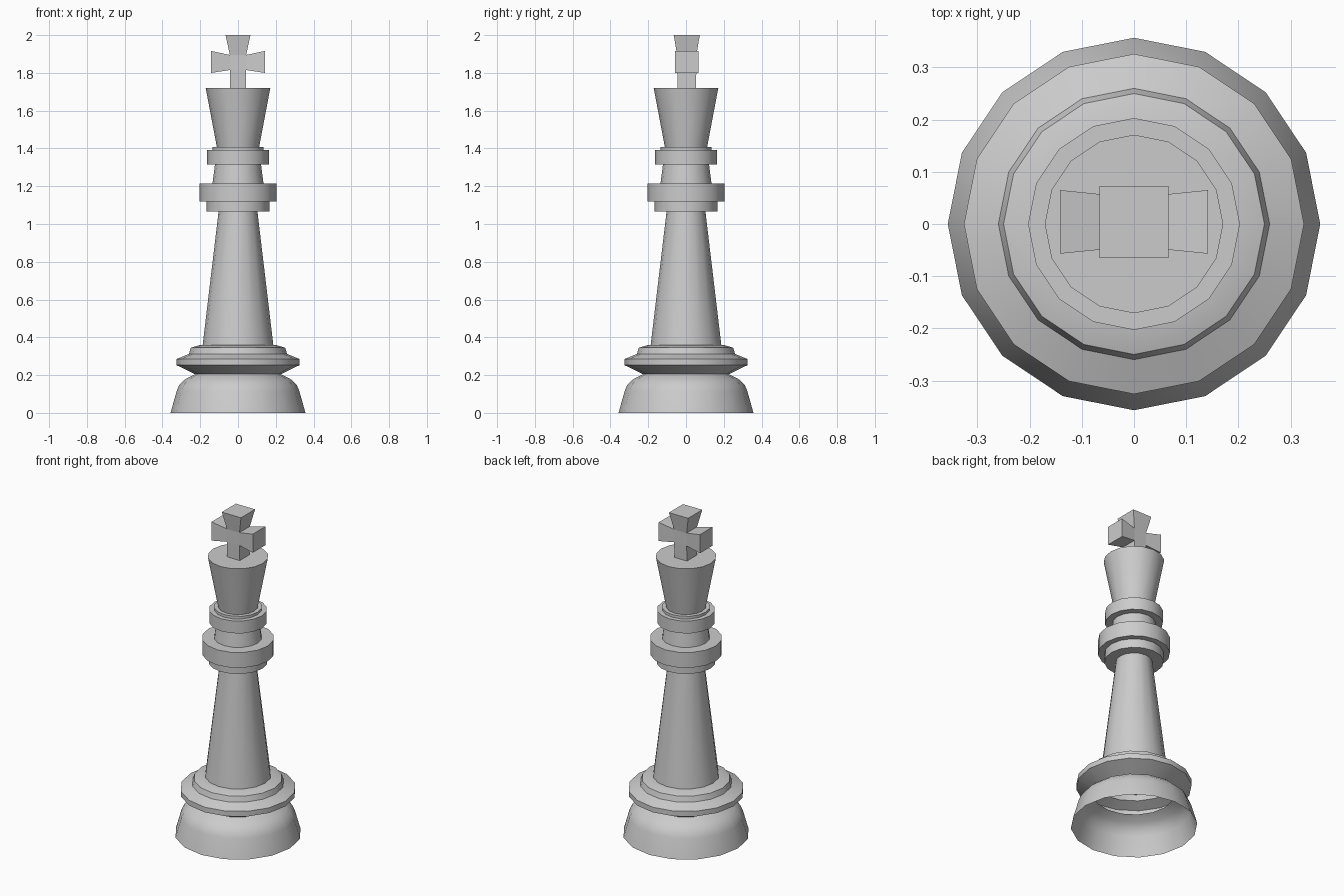
import bpy, bmesh, math

if "Cube" in bpy.data.objects:
    bpy.data.objects.remove(bpy.data.objects["Cube"])

SIDES = 16


def finish(name, bm, smooth):
    bmesh.ops.recalc_face_normals(bm, faces=bm.faces)
    mesh = bpy.data.meshes.new(name)
    bm.to_mesh(mesh)
    bm.free()
    ob = bpy.data.objects.new(name, mesh)
    bpy.context.collection.objects.link(ob)
    if smooth:
        bpy.ops.object.select_all(action='DESELECT')
        bpy.context.view_layer.objects.active = ob
        ob.select_set(True)
        bpy.ops.object.shade_smooth_by_angle(angle=math.radians(30))
    return ob


def lathe(name, profile, cap_top=False):
    """Revolve (radius, height) points into an open shell."""
    bm = bmesh.new()
    rings = []
    for r, z in profile:
        angles = [2 * math.pi * i / SIDES for i in range(SIDES)]
        rings.append([bm.verts.new((r * math.cos(a), r * math.sin(a), z)) for a in angles])
    for low, high in zip(rings, rings[1:]):
        for i in range(SIDES):
            j = (i + 1) % SIDES
            bm.faces.new((low[i], low[j], high[j], high[i]))
    if cap_top:
        bm.faces.new(rings[-1])
    return finish(name, bm, True)


# Turned body: one hollow shell, split into its turned parts
lathe("base", [(.357, 0), (.325, .115), (.31, .15), (.277, .18), (.228, .205)])
lathe("base_flange", [(.228, .205), (.326, .253), (.326, .285), (.26, .312),
                      (.25, .345), (.20, .36), (.187, .36)])
lathe("body", [(.187, .36), (.103, 1.065)])
lathe("collar", [(.103, 1.065), (.167, 1.065), (.167, 1.12), (.203, 1.12),
                 (.203, 1.215), (.135, 1.215)])
lathe("neck", [(.135, 1.215), (.122, 1.315)])
lathe("upper_ring", [(.122, 1.315), (.163, 1.315), (.163, 1.392), (.135, 1.392),
                     (.135, 1.408), (.112, 1.408)])
lathe("crown", [(.112, 1.408), (.171, 1.72)], cap_top=True)

# Cross finial: a central block with flared arms
Y, ZC = .004, 1.855
HX, HY, HZ = .043, .051, .04
bm = bmesh.new()
bmesh.ops.create_cube(bm, size=2)
for v in bm.verts:
    v.co = (v.co.x * HX, v.co.y * HY + Y, v.co.z * HZ + ZC)
bm.normal_update()
for face in list(bm.faces):
    n = face.normal.copy()
    if abs(n.y) > .5:
        continue
    new = bmesh.ops.extrude_discrete_faces(bm, faces=[face])['faces'][0]
    for v in new.verts:
        sx, sy = math.copysign(1, v.co.x), math.copysign(1, v.co.y - Y)
        sz = math.copysign(1, v.co.z - ZC)
        if n.z > .5:
            v.co = (sx * .066, Y + sy * .069, 2.0)
        elif n.z < -.5:
            v.co = (sx * .043, Y + sy * .048, 1.72)
        else:
            v.co = (sx * .142, Y + sy * .061, ZC + .003 + sz * .058)
finish("cross", bm, False)
